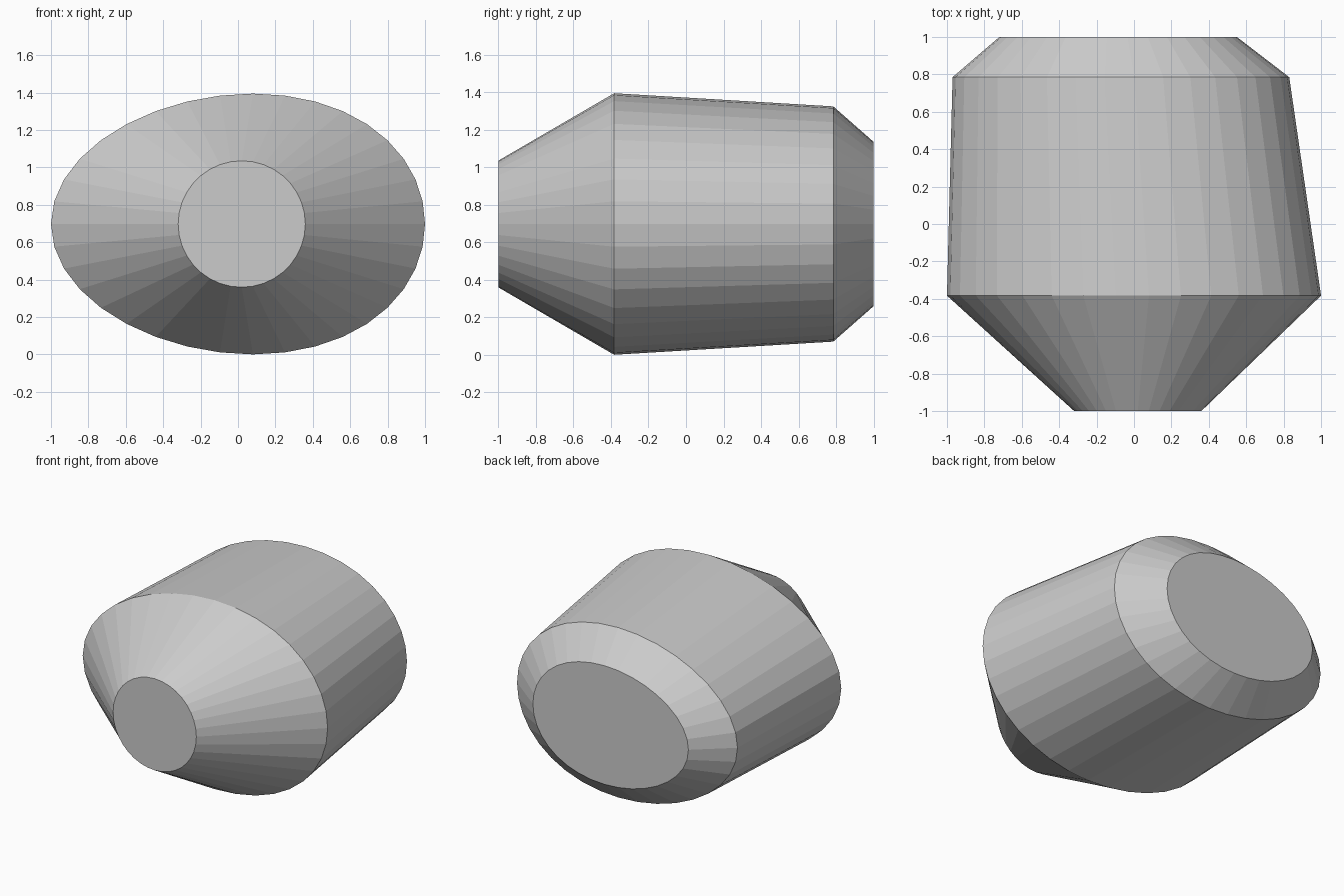
import bpy, bmesh
from math import sin, cos, pi

if "Cube" in bpy.data.objects:
    bpy.data.objects.remove(bpy.data.objects["Cube"])

SIDES = 36
MID_Z = 0.697

# Cross-sections along y: (y, centre x, half width, half height, egg skew)
SECTIONS = [
    (-1.0, 0.02, 0.34, 0.338, 0.0),
    (-0.383, 0.0, 1.0, 0.697, 0.08),
    (0.785, -0.07, 0.9, 0.627, 0.072),
    (1.0, -0.085, 0.635, 0.438, 0.05),
]

bm = bmesh.new()


def ring(y, cx, a, b, skew):
    verts = []
    for i in range(SIDES):
        t = 2 * pi * i / SIDES
        x = cx + a * cos(t) + skew * sin(t) ** 2
        verts.append(bm.verts.new((x, y, MID_Z + b * sin(t))))
    return verts


# Nose cone, main body and rear taper
rings = [ring(*s) for s in SECTIONS]
for r0, r1 in zip(rings, rings[1:]):
    for i in range(SIDES):
        j = (i + 1) % SIDES
        bm.faces.new((r0[i], r0[j], r1[j], r1[i]))

# Flat end caps
bm.faces.new(rings[0])
bm.faces.new(rings[-1])
bmesh.ops.recalc_face_normals(bm, faces=bm.faces)

mesh = bpy.data.meshes.new("tapered_body")
bm.to_mesh(mesh)
bm.free()
body = bpy.data.objects.new("tapered_body", mesh)
bpy.context.collection.objects.link(body)
